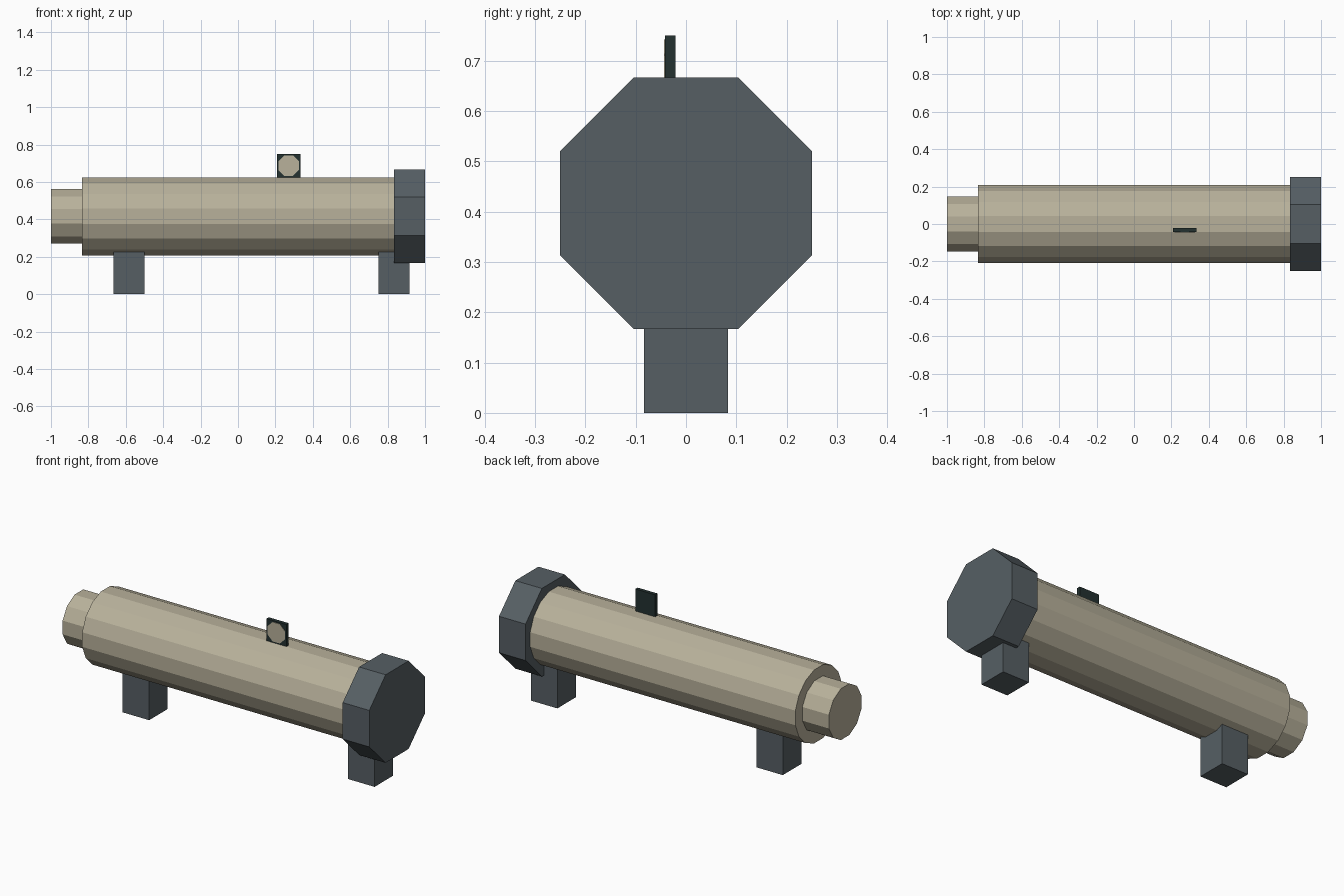
import bpy, bmesh, math
from mathutils import Matrix

if "Cube" in bpy.data.objects:
    bpy.data.objects.remove(bpy.data.objects["Cube"], do_unlink=True)


def srgb(r, g, b):
    f = lambda c: c / 12.92 if c <= 0.04045 else ((c + 0.055) / 1.055) ** 2.4
    return tuple(f(c / 255) for c in (r, g, b)) + (1.0,)


def material(name, color):
    m = bpy.data.materials.new(name)
    m.use_nodes = True
    m.diffuse_color = color
    bsdf = m.node_tree.nodes["Principled BSDF"]
    bsdf.inputs["Base Color"].default_value = color
    bsdf.inputs["Roughness"].default_value = 0.8
    return m


BEIGE = material("beige", srgb(184, 177, 155))
SLATE = material("slate grey", srgb(86, 95, 100))
DARK = material("dark green", srgb(35, 49, 48))


def finish(name, bm, mat):
    mesh = bpy.data.meshes.new(name)
    bm.to_mesh(mesh)
    bm.free()
    mesh.materials.append(mat)
    obj = bpy.data.objects.new(name, mesh)
    bpy.context.collection.objects.link(obj)
    return obj


def box(name, lo, hi, mat):
    bm = bmesh.new()
    size = [b - a for a, b in zip(lo, hi)]
    mid = [(a + b) / 2 for a, b in zip(lo, hi)]
    bmesh.ops.create_cube(bm, size=1, matrix=Matrix.Translation(mid) @ Matrix.Diagonal((*size, 1)))
    return finish(name, bm, mat)


def prism(name, sides, apothem, center, length, axis, mat):
    """Regular prism along x or y, with a flat side facing up."""
    bm = bmesh.new()
    radius = apothem / math.cos(math.pi / sides)
    turn = Matrix.Rotation(math.pi / 2, 4, "Y" if axis == "x" else "X")
    spin = Matrix.Rotation(math.pi / sides, 4, "Z")
    bmesh.ops.create_cone(bm, cap_ends=True, segments=sides, radius1=radius, radius2=radius,
                          depth=length, matrix=Matrix.Translation(center) @ turn @ spin)
    return finish(name, bm, mat)


U = 1 / 12          # model unit
AXIS_Z = 5 * U      # height of the tube axis

# Tube, narrow end and octagonal cap
prism("tube", 16, 2.5 * U, (0, 0, AXIS_Z), 20 * U, "x", BEIGE)
prism("narrow_end", 12, 1.75 * U, (-11 * U, 0, AXIS_Z), 2 * U, "x", BEIGE)
prism("end_cap", 8, 3 * U, (11 * U, 0, AXIS_Z), 2 * U, "x", SLATE)

# Mounting feet, sunk slightly into the tube
for name, x in (("right_foot", -7 * U), ("left_foot", 10 * U)):
    box(name, (x - U, -U, 0), (x + U, U, 3 * U), SLATE)

# Upright sight plate with a pale round face
box("sight_plate", (2.5 * U, -0.5 * U, 7.48 * U), (4 * U, -0.25 * U, 9 * U), DARK)
prism("sight_face", 8, 0.055, (3.25 * U, -0.5 * U - 0.001, 8.25 * U), 0.003, "y", BEIGE)
